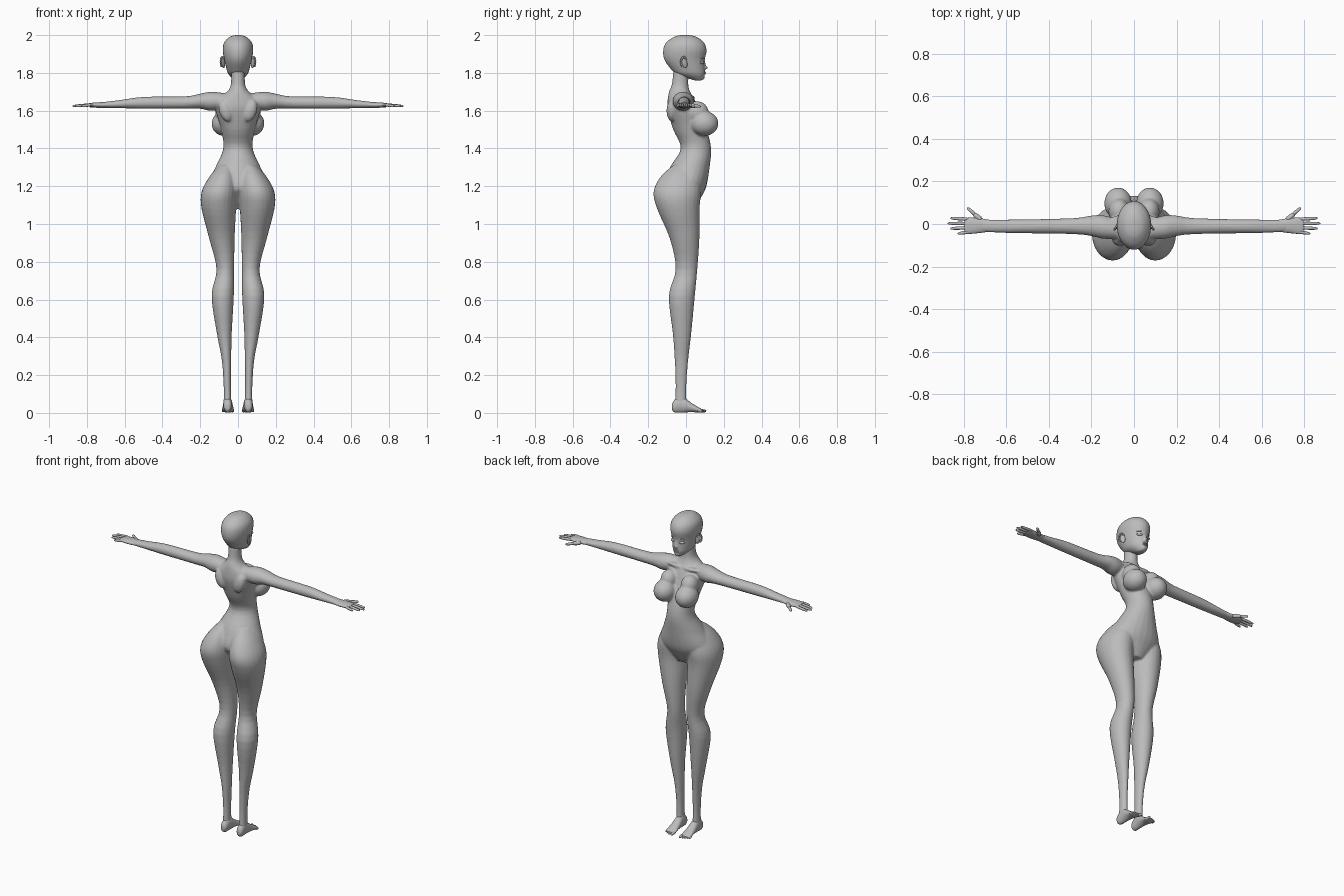
import bpy, bmesh, math
from mathutils import Matrix, Vector, Euler

default_cube = bpy.data.objects.get("Cube")
if default_cube:
    bpy.data.objects.remove(default_cube)

GREY = (.5, .5, .5, 1)
clay = bpy.data.materials.new("grey clay")
clay.use_nodes = True
clay.diffuse_color = GREY
clay.node_tree.nodes["Principled BSDF"].inputs["Base Color"].default_value = GREY


def flowing(sections, steps=4):
    """Add in-between sections along a smooth curve through the given ones."""
    keys = [Vector(section) for section in sections]
    keys = [keys[0]] + keys + [keys[-1]]
    result = []
    for before, start, end, after in zip(keys, keys[1:], keys[2:], keys[3:]):
        for step in range(steps):
            t = step / steps
            line = start.lerp(end, t)
            enter = (end - before) / 2 - (end - start)
            leave = (after - start) / 2 - (end - start)
            result.append(line + t * (1 - t) * ((1 - t) * enter - t * leave))
    return result + [keys[-1]]


def skin_rings(bm, rings):
    """Bridge closed rings of points and cap both ends."""
    loops = [[bm.verts.new(point) for point in ring] for ring in rings]
    for low, high in zip(loops, loops[1:]):
        for i in range(len(low)):
            j = (i + 1) % len(low)
            bm.faces.new((low[i], low[j], high[j], high[i]))
    bm.faces.new(loops[0][::-1])
    bm.faces.new(loops[-1])


def loft(bm, axis, sections, flip=1, sides=24):
    """Oval sections: position on axis, then min and max on the other two axes."""
    first, second = [k for k in range(3) if k != axis]
    rings = []
    for position, a_min, a_max, b_min, b_max in flowing(sections):
        ring = []
        for i in range(sides):
            angle = math.tau * i / sides
            point = Vector()
            point[axis] = position
            point[first] = (a_min + a_max + (a_max - a_min) * math.cos(angle)) / 2
            point[second] = (b_min + b_max + (b_max - b_min) * math.sin(angle)) / 2
            point.x *= flip
            ring.append(point)
        rings.append(ring)
    skin_rings(bm, rings)


def digit(bm, start, end, radius, sides=8):
    """Tapered finger or toe with a rounded tip."""
    start, end = Vector(start), Vector(end)
    direction = (end - start).normalized()
    across = direction.cross(Vector((0, 0, 1))).normalized()
    up = across.cross(direction)
    angles = [math.tau * k / sides for k in range(sides)]
    rings = []
    for along, scale in ((0, 1), (.5, 1), (.85, .85), (1, .5)):
        centre = start.lerp(end, along)
        rings.append([centre + (across * math.cos(a) + up * math.sin(a)) * radius * scale
                      for a in angles])
    skin_rings(bm, rings)


def ball(bm, centre, size, turn=(0, 0, 0)):
    matrix = Matrix.LocRotScale(Vector(centre), Euler(turn), Vector(size))
    bmesh.ops.create_icosphere(bm, subdivisions=3, radius=1, matrix=matrix)


def finish(bm, name, mirror=False, subdivide=False, blend=0):
    """Turn the bmesh into a smooth object; blend fuses its pieces into one skin."""
    bmesh.ops.recalc_face_normals(bm, faces=bm.faces)
    for face in bm.faces:
        face.smooth = True
    mesh = bpy.data.meshes.new(name)
    bm.to_mesh(mesh)
    bm.free()
    mesh.materials.append(clay)
    part = bpy.data.objects.new(name, mesh)
    bpy.context.collection.objects.link(part)
    if mirror:
        part.modifiers.new("Mirror", 'MIRROR')
    if subdivide:
        part.modifiers.new("Subdivision", 'SUBSURF')
    if blend:
        fuse = part.modifiers.new("Fuse", 'REMESH')
        fuse.mode = 'VOXEL'
        fuse.voxel_size = .006
        fuse.use_smooth_shade = True
        soften = part.modifiers.new("Soften", 'SMOOTH')
        soften.iterations = blend


# Trunk and neck: height, half width, back, front
trunk = [(1.08, .05, -.03, .045), (1.14, .12, -.08, .08), (1.2, .165, -.12, .108),
         (1.3, .12, -.085, .125), (1.4, .078, -.028, .133), (1.5, .09, -.068, .11),
         (1.6, .118, -.097, .07), (1.65, .12, -.098, .05), (1.7, .058, -.09, .022),
         (1.74, .038, -.075, .012), (1.81, .036, -.068, .015)]
# Leg: height, inside, outside, back, front
leg = [(1.31, .03, .1, -.07, .05), (1.25, .01, .152, -.135, .07), (1.17, .004, .193, -.172, .08),
       (1.08, .01, .193, -.153, .072), (.92, .018, .152, -.085, .071), (.76, .02, .114, -.055, .06),
       (.62, .022, .14, -.091, .047), (.42, .033, .112, -.07, .028), (.28, .036, .086, -.06, .012),
       (.14, .037, .076, -.055, .002), (.03, .034, .077, -.06, .004)]
# Arm: distance out, back, front, underside, top
arm = [(.05, -.07, .015, 1.62, 1.69), (.14, -.07, .04, 1.6, 1.7), (.2, -.057, .04, 1.61, 1.69),
       (.28, -.048, .028, 1.61, 1.676), (.5, -.044, .022, 1.61, 1.673),
       (.62, -.042, .021, 1.613, 1.657), (.72, -.037, .02, 1.615, 1.645)]

# Body: trunk, limbs, bust, shoulder blades and collar bones in one skin
body = bmesh.new()
loft(body, 2, [(z, -half, half, back, front) for z, half, back, front in trunk])
for side in (1, -1):
    loft(body, 2, leg, side)
    loft(body, 0, arm, side)
    ball(body, (side * .075, .097, 1.532), (.065, .075, .066))
    ball(body, (side * .07, .06, 1.59), (.05, .06, .06), (-.6, 0, 0))
    ball(body, (side * .065, -.075, 1.6), (.035, .028, .06), (0, side * .3, 0))
    ball(body, (side * .06, .03, 1.67), (.055, .014, .012), (0, 0, side * -.15))
finish(body, "body", blend=7)

# Head with nose and chin: height, half width, back, front
skull = [(1.76, .018, .045, .085), (1.79, .049, -.045, .1), (1.82, .061, -.08, .1),
         (1.87, .073, -.115, .1), (1.92, .081, -.121, .109), (1.96, .074, -.106, .096),
         (1.99, .046, -.066, .058), (2, .016, -.03, .02)]
head = bmesh.new()
loft(head, 2, [(z, -half, half, back, front) for z, half, back, front in skull])
ball(head, (0, .1, 1.826), (.01, .017, .009))
ball(head, (0, .098, 1.84), (.007, .01, .02), (.25, 0, 0))
ball(head, (0, .085, 1.775), (.02, .014, .012))
finish(head, "head", blend=3)

# Lips
lips = bmesh.new()
for height in (1.795, 1.803):
    ball(lips, (0, .097, height), (.015, .008, .005))
finish(lips, "lips")

# Closed eyelids and brows
eyelids = bmesh.new()
ball(eyelids, (.031, .086, 1.855), (.018, .009, .008), (0, 0, -.4))
ball(eyelids, (.031, .087, 1.876), (.019, .006, .003), (0, .1, -.4))
finish(eyelids, "eyelids", mirror=True)

# Ears: a tilted shell with a raised rim
ears = bmesh.new()
ball(ears, (.078, -.008, 1.852), (.007, .016, .028), (.2, 0, .45))
for k in range(9):
    angle = math.pi * (k / 7 - .35)
    reach = math.cos(angle)
    ball(ears, (.084 + .008 * reach, -.012 - .014 * reach, 1.858 + .025 * math.sin(angle)),
         (.005, .006, .006))
finish(ears, "ears", mirror=True)

# Hands: palm, four fanned fingers, thumb
hands = bmesh.new()
loft(hands, 0, [(.67, -.035, .018, 1.617, 1.645), (.73, -.043, .028, 1.614, 1.645),
                (.78, -.047, .03, 1.62, 1.641), (.797, -.04, .022, 1.624, 1.637)])
for k, tip in enumerate((.865, .878, .865, .83)):
    root = .022 - .0195 * k
    digit(hands, (.77, root, 1.632), (tip, root * 1.25, 1.624), .009)
digit(hands, (.715, .015, 1.628), (.755, .05, 1.624), .014)
digit(hands, (.742, .04, 1.626), (.785, .077, 1.622), .0095)
finish(hands, "hands", mirror=True, subdivide=True)

# Feet: heel to ball, then the big toe and four smaller toes
feet = bmesh.new()
loft(feet, 1, [(-.075, .045, .066, .018, .045), (-.06, .034, .076, .002, .07),
               (-.02, .03, .078, .001, .088), (.03, .025, .082, .004, .052),
               (.07, .021, .085, .001, .028), (.087, .026, .08, .006, .018)])
digit(feet, (.031, .06, .012), (.028, .108, .01), .01)
for k in range(4):
    across = .047 + .011 * k
    digit(feet, (across, .06, .011), (across, .104 - .006 * k, .008), .007)
finish(feet, "feet", mirror=True, subdivide=True)
